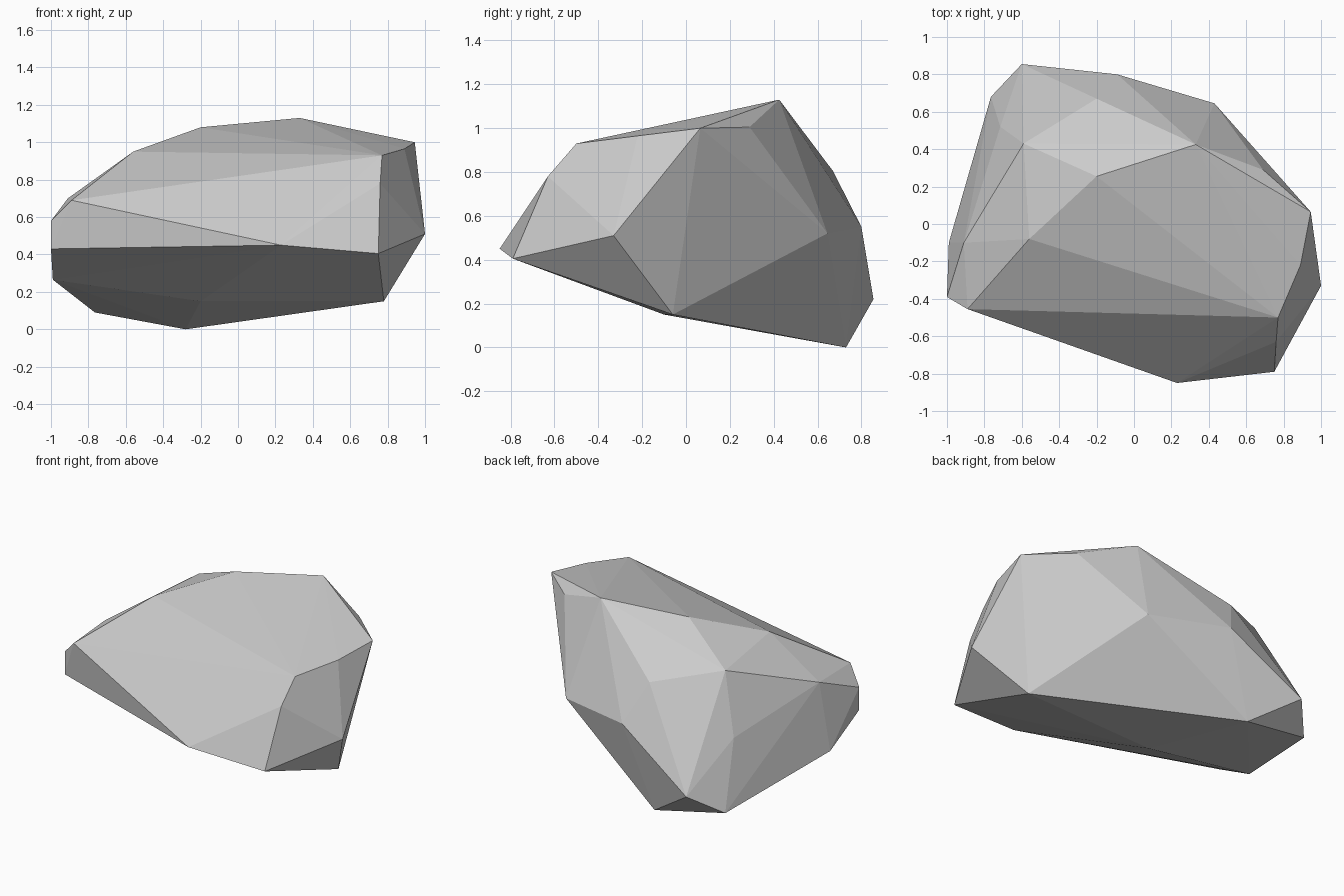
import bpy, bmesh

if "Cube" in bpy.data.objects:
    bpy.data.objects.remove(bpy.data.objects["Cube"])

# Corner points of the faceted boulder, grouped by region
crown = [(.33, .425, 1.13), (-.2, .255, 1.08), (-.56, -.08, .95), (.77, -.5, .93),
         (.945, .065, 1.0), (.69, .29, 1.005), (.89, -.22, .965), (-.59, .43, .895)]
flanks = [(-.89, -.455, .69), (-1, -.39, .58), (-.91, -.1, .7), (-.2, .67, .805),
          (-.09, .8, .55), (-.715, .52, .515), (.43, .645, .52), (1, -.33, .51),
          (.76, -.63, .78)]
base = [(-1, -.39, .43), (-.99, -.1, .265), (-.765, .68, .09), (-.6, .855, .22),
        (-.28, .73, 0), (.78, -.06, .15), (.75, -.79, .405), (.23, -.85, .45),
        (-.2, -.1, .15)]

# Boulder: flat-faced convex skin stretched over the corners
bm = bmesh.new()
for p in crown + flanks + base:
    bm.verts.new(p)
bmesh.ops.convex_hull(bm, input=bm.verts[:])
loose = [v for v in bm.verts if not v.link_faces]
bmesh.ops.delete(bm, geom=loose, context='VERTS')
bmesh.ops.recalc_face_normals(bm, faces=bm.faces[:])

mesh = bpy.data.meshes.new("boulder")
bm.to_mesh(mesh)
bm.free()
boulder = bpy.data.objects.new("boulder", mesh)
bpy.context.collection.objects.link(boulder)
